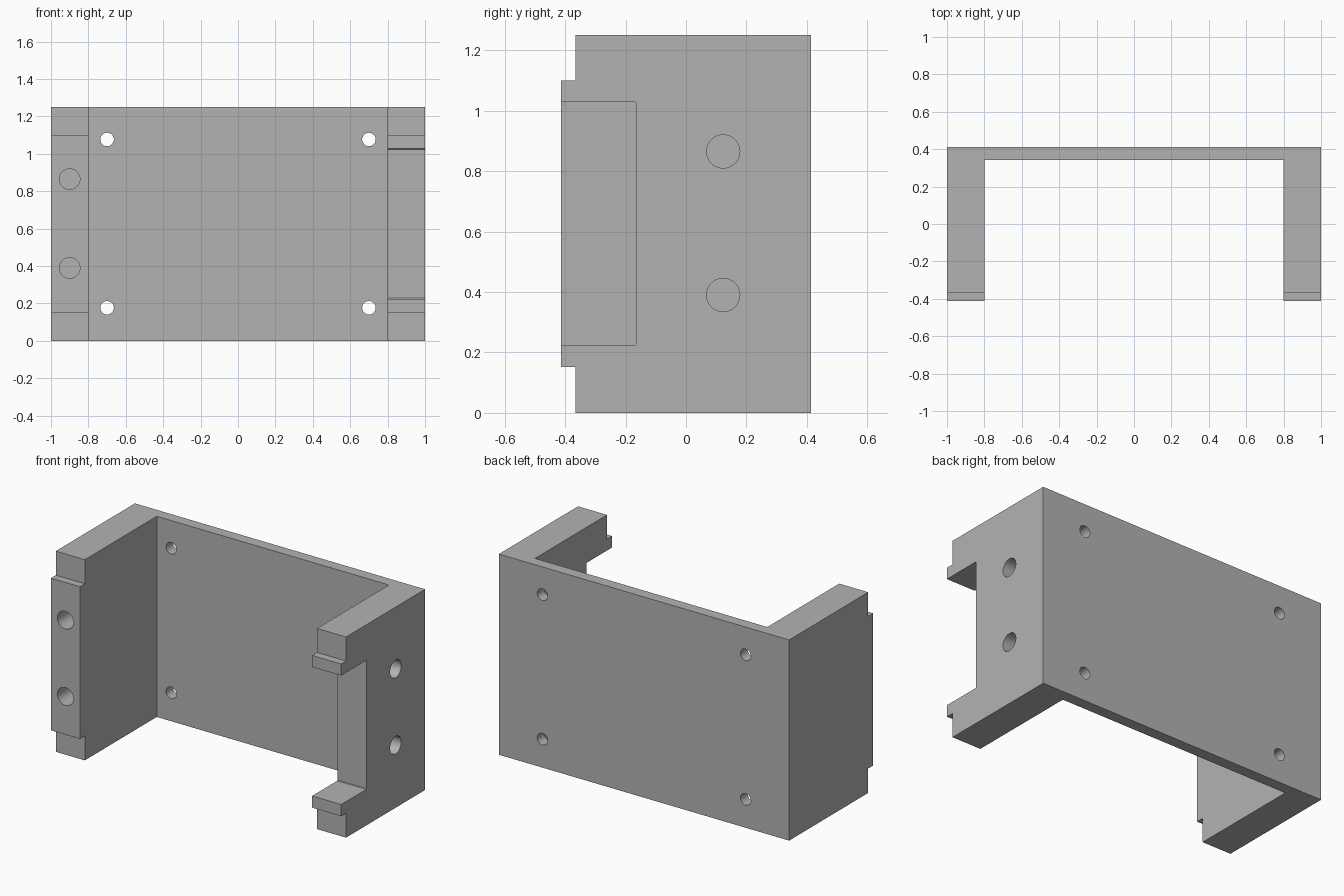
import bpy, bmesh
from math import radians

cube = bpy.data.objects.get("Cube")
if cube:
    bpy.data.objects.remove(cube, do_unlink=True)

HEIGHT, FRONT, BACK = 1.25, -0.413, 0.413
STEP_Y, PLATE_Y, INNER_X = -0.365, 0.343, 0.8

grey = bpy.data.materials.new("plain grey")
grey.use_nodes = True
colour = (0.45, 0.45, 0.45, 1)
grey.diffuse_color = colour
grey.node_tree.nodes["Principled BSDF"].inputs["Base Color"].default_value = colour


def box(name, low, high):
    """Box cutter between two corners."""
    bpy.ops.mesh.primitive_cube_add(
        size=1, location=[(a + b) / 2 for a, b in zip(low, high)])
    ob = bpy.context.object
    ob.name = name
    ob.scale = [b - a for a, b in zip(low, high)]
    bpy.ops.object.transform_apply(location=False, rotation=False, scale=True)
    return ob


def drill(name, radius, depth, centre, axis):
    """Cylinder cutter along x or y."""
    turn = (0, radians(90), 0) if axis == "x" else (radians(90), 0, 0)
    bpy.ops.mesh.primitive_cylinder_add(
        vertices=48, radius=radius, depth=depth, location=centre, rotation=turn)
    bpy.context.object.name = name
    return bpy.context.object


def cut(target, cutter):
    mod = target.modifiers.new("cut", "BOOLEAN")
    mod.operation = "DIFFERENCE"
    mod.solver = "EXACT"
    mod.object = cutter
    cutter.hide_render = True
    bpy.context.view_layer.objects.active = target
    bpy.ops.object.modifier_apply(modifier=mod.name)
    bpy.data.objects.remove(cutter, do_unlink=True)


# U-shaped bracket: back plate and two side walls in one extruded profile
half = [(1, BACK), (1, FRONT), (INNER_X, FRONT), (INNER_X, PLATE_Y)]
profile = half + [(-x, y) for x, y in reversed(half)]
bm = bmesh.new()
face = bm.faces.new([bm.verts.new((x, y, 0)) for x, y in profile])
top = bmesh.ops.extrude_face_region(bm, geom=[face])["geom"]
bmesh.ops.translate(bm, vec=(0, 0, HEIGHT),
                    verts=[v for v in top if isinstance(v, bmesh.types.BMVert)])
bmesh.ops.recalc_face_normals(bm, faces=bm.faces)
mesh = bpy.data.meshes.new("bracket")
bm.to_mesh(mesh)
bm.free()
bracket = bpy.data.objects.new("bracket", mesh)
bpy.context.collection.objects.link(bracket)
mesh.materials.append(grey)

# Steps at the wall ends, leaving a raised tongue on the front
for low, high in ((-0.1, 0.152), (1.1, HEIGHT + 0.1)):
    cut(bracket, box("step_cutter", (-1.1, -0.6, low), (1.1, STEP_Y, high)))

# Window in the left wall, open to the front
window = box("window_cutter", (0.7, -0.6, 0.225), (1.1, -0.163, 1.028))
bevel = window.modifiers.new("corner", "BEVEL")
bevel.width = 0.004
cut(bracket, window)

# Side holes through the left wall and blind front holes in the right wall
for z in (0.39, 0.865):
    cut(bracket, drill("side_hole", 0.055, 0.4, (0.9, 0.123, z), "x"))
    cut(bracket, drill("front_hole", 0.055, 0.8, (-0.9, FRONT, z), "y"))

# Mounting holes through the back plate
for x in (-0.7, 0.7):
    for z in (0.177, 1.077):
        cut(bracket, drill("plate_hole", 0.036, 0.3, (x, BACK, z), "y"))

bpy.ops.object.select_all(action="DESELECT")
bracket.select_set(True)
bpy.context.view_layer.objects.active = bracket
bpy.ops.object.shade_smooth_by_angle(angle=radians(30))
